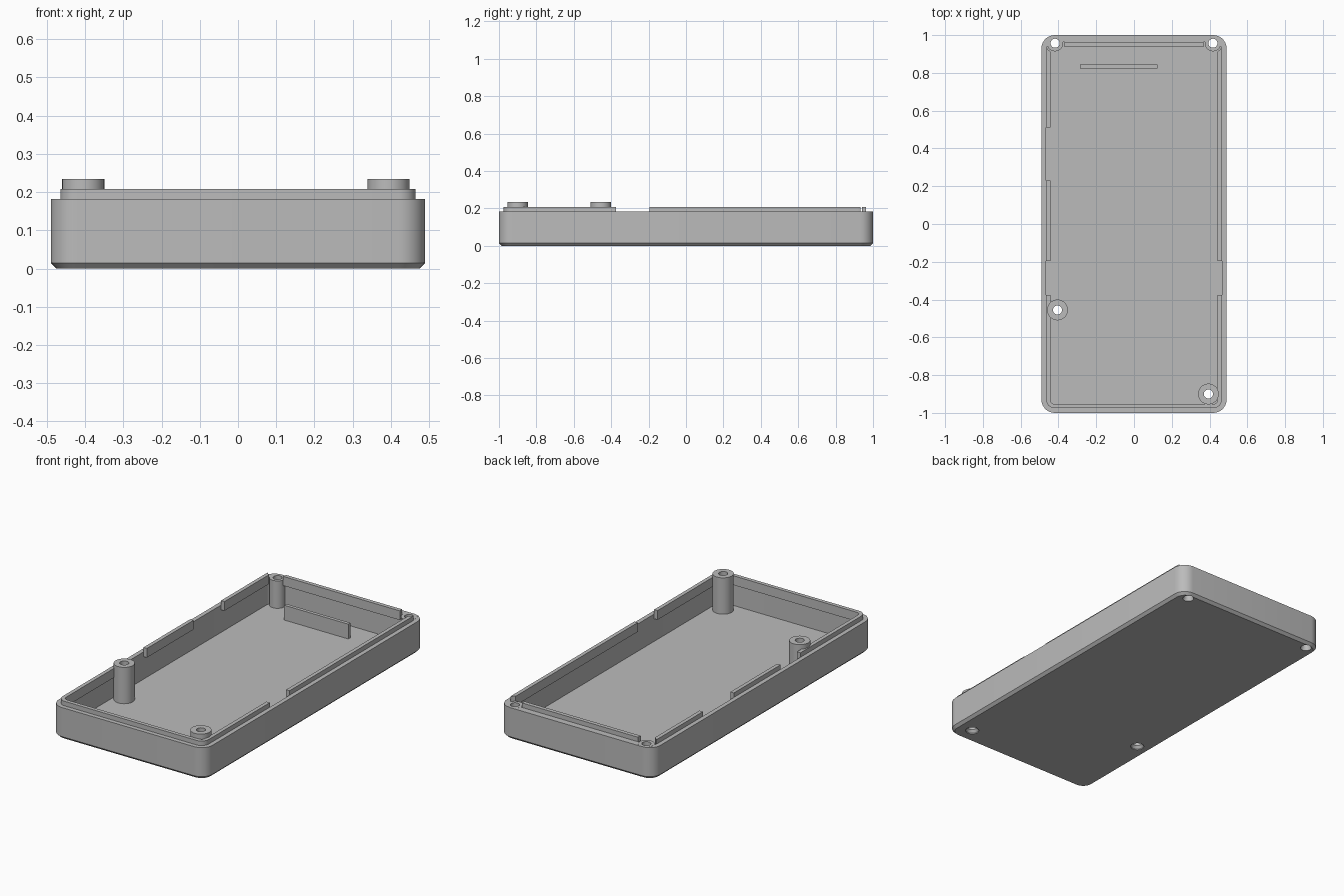
import bpy, bmesh
from math import sin, cos, pi
from mathutils import Vector

cube = bpy.data.objects.get("Cube")
if cube:
    bpy.data.objects.remove(cube, do_unlink=True)

grey = bpy.data.materials.new("plain_grey")
grey.use_nodes = True
grey.diffuse_color = (0.5, 0.5, 0.5, 1)
grey.node_tree.nodes["Principled BSDF"].inputs["Base Color"].default_value = (0.5, 0.5, 0.5, 1)

WALL_TOP, FLOOR, LIP_TOP = 0.182, 0.025, 0.208
HOLE = 0.024


def circle(x, y, r, z, n=32):
    return [Vector((x + r * cos(2 * pi * i / n), y + r * sin(2 * pi * i / n), z)) for i in range(n)]


def rounded(half_x, front, back, r, z, steps=8):
    """Rounded rectangle outline, symmetric in x."""
    corners = [(half_x - r, back - r), (r - half_x, back - r),
               (r - half_x, front + r), (half_x - r, front + r)]
    return [Vector((cx + r * cos(a), cy + r * sin(a), z))
            for q, (cx, cy) in enumerate(corners)
            for a in [(q + i / steps) * pi / 2 for i in range(steps + 1)]]


def loft(name, outlines, ring=False):
    """Skin a stack of outlines; a ring joins last to first, otherwise the ends are capped."""
    bm = bmesh.new()
    loops = [[bm.verts.new(p) for p in o] for o in outlines]
    pairs = list(zip(loops, loops[1:]))
    if ring:
        pairs.append((loops[-1], loops[0]))
    else:
        bm.faces.new(loops[0])
        bm.faces.new(loops[-1])
    for a, b in pairs:
        for i in range(len(a)):
            j = (i + 1) % len(a)
            bm.faces.new((a[i], a[j], b[j], b[i]))
    bmesh.ops.recalc_face_normals(bm, faces=bm.faces)
    return finish(name, bm)


def box(name, x0, x1, y0, y1, z0, z1):
    bm = bmesh.new()
    bmesh.ops.create_cube(bm, size=1)
    for v in bm.verts:
        v.co = ((x0 + x1) / 2 + v.co.x * (x1 - x0),
                (y0 + y1) / 2 + v.co.y * (y1 - y0),
                (z0 + z1) / 2 + v.co.z * (z1 - z0))
    return finish(name, bm)


def finish(name, bm):
    mesh = bpy.data.meshes.new(name)
    bm.to_mesh(mesh)
    bm.free()
    mesh.materials.append(grey)
    obj = bpy.data.objects.new(name, mesh)
    bpy.context.collection.objects.link(obj)
    return obj


def activate(obj):
    bpy.ops.object.select_all(action='DESELECT')
    obj.select_set(True)
    bpy.context.view_layer.objects.active = obj


def cut(obj, cutters):
    for c in cutters:
        c.hide_render = True
        activate(obj)
        mod = obj.modifiers.new("cut", 'BOOLEAN')
        mod.operation, mod.solver, mod.object = 'DIFFERENCE', 'EXACT', c
        bpy.ops.object.modifier_apply(modifier=mod.name)
        bpy.data.objects.remove(c, do_unlink=True)


# Open tray with a chamfered bottom edge
shell = loft("case_shell", [
    rounded(0.475, -0.985, 0.985, 0.055, 0),
    rounded(0.49, -1, 1, 0.07, 0.015),
    rounded(0.49, -1, 1, 0.07, WALL_TOP),
    rounded(0.465, -0.975, 0.963, 0.045, WALL_TOP),
    rounded(0.465, -0.975, 0.963, 0.045, FLOOR)])

# Raised lip inside the wall, interrupted by gaps and by the back posts
lip_outer, lip_inner = (0.465, -0.975, 0.963, 0.045), (0.443, -0.953, 0.94, 0.023)
lip = loft("inner_lip", [
    rounded(*lip_outer, 0.155), rounded(*lip_outer, LIP_TOP),
    rounded(*lip_inner, LIP_TOP), rounded(*lip_inner, 0.155)], ring=True)

# Screw posts: name, x, y, radius, top, countersink radius
posts = [("back_left_post", 0.418, 0.957, 0.043, WALL_TOP + 0.0005, 0.03),
         ("back_right_post", -0.418, 0.957, 0.043, WALL_TOP + 0.0005, 0.03),
         ("front_left_post", 0.394, -0.9, 0.055, 0.234, 0.036),
         ("middle_right_post", -0.405, -0.455, 0.055, 0.234, 0.036)]

drills, clearances, parts = [], [], [shell, lip]
for name, x, y, r, top, sink in posts:
    parts.append(loft(name, [circle(x, y, r, 0.021), circle(x, y, r, top),
                             circle(x, y, HOLE, top), circle(x, y, HOLE, 0.021)], ring=True))
    drills.append(loft("drill", [circle(x, y, sink, -0.01), circle(x, y, sink, 0.005),
                                 circle(x, y, HOLE, 0.02), circle(x, y, HOLE, 0.3)]))
    if y > 0:
        clearances.append(loft("clearance", [circle(x, y, 0.05, 0.1), circle(x, y, 0.05, 0.3)]))
cut(shell, drills)

# Gaps in the side lips: one on each side near the front, another on the right
for side, y0, y1 in [(1, -0.375, -0.195), (-1, -0.375, -0.195), (-1, 0.23, 0.51)]:
    x0, x1 = sorted((side * 0.4, side * 0.5))
    clearances.append(box("lip_gap", x0, x1, y0, y1, 0.1, 0.3))
cut(lip, clearances)

# Upright plate standing on the floor
parts.append(box("floor_rib", -0.285, 0.125, 0.824, 0.844, FLOOR - 0.005, 0.11))

for obj in parts:
    activate(obj)
    bpy.ops.object.shade_smooth_by_angle(angle=pi / 6)
